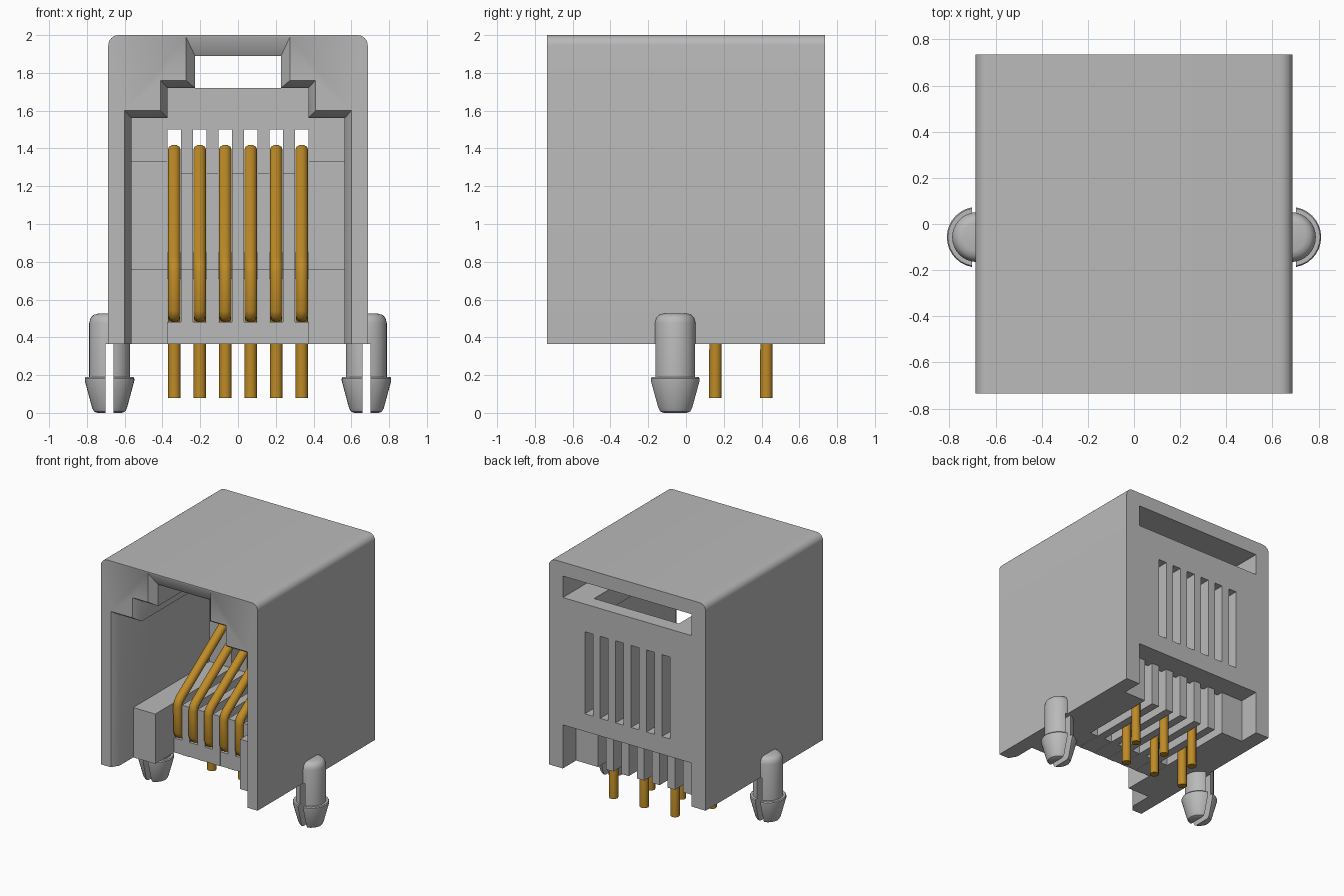
import bpy, bmesh, math
from mathutils import Matrix

cube = bpy.data.objects.get("Cube")
if cube:
    bpy.data.objects.remove(cube, do_unlink=True)


def material(name, rgb, rough, metal=0.0):
    m = bpy.data.materials.new(name)
    m.use_nodes = True
    m.diffuse_color = (*rgb, 1)
    bsdf = next(n for n in m.node_tree.nodes if n.type == 'BSDF_PRINCIPLED')
    bsdf.inputs["Base Color"].default_value = (*rgb, 1)
    bsdf.inputs["Roughness"].default_value = rough
    bsdf.inputs["Metallic"].default_value = metal
    return m


GREY = material("grey_plastic", (0.49, 0.49, 0.49), 0.5)
GOLD = material("gold_contact", (0.52, 0.26, 0.02), 0.4)


def make_object(name, bm, mat):
    bmesh.ops.recalc_face_normals(bm, faces=bm.faces[:])
    me = bpy.data.meshes.new(name)
    bm.to_mesh(me)
    bm.free()
    me.materials.append(mat)
    ob = bpy.data.objects.new(name, me)
    bpy.context.collection.objects.link(ob)
    return ob


def boxes(name, specs, mat=GREY):
    """Each spec is (x0, x1, y0, y1, z0, z1)."""
    bm = bmesh.new()
    for x0, x1, y0, y1, z0, z1 in specs:
        mtx = (Matrix.Translation(((x0 + x1) / 2, (y0 + y1) / 2, (z0 + z1) / 2))
               @ Matrix.Diagonal((x1 - x0, y1 - y0, z1 - z0, 1)))
        bmesh.ops.create_cube(bm, size=1, matrix=mtx)
    return make_object(name, bm, mat)


def loft(name, sections, mat=GREY):
    """Skin XZ outlines placed at successive y positions: (y, outline)."""
    bm = bmesh.new()
    rings = [[bm.verts.new((x, y, z)) for x, z in pts] for y, pts in sections]
    n = len(rings[0])
    for a, b in zip(rings, rings[1:]):
        for i in range(n):
            j = (i + 1) % n
            bm.faces.new((a[i], a[j], b[j], b[i]))
    bm.faces.new(rings[0])
    bm.faces.new(rings[-1][::-1])
    return make_object(name, bm, mat)


def mirrored(half):
    return half + [(-x, z) for x, z in reversed(half)]


def select_only(ob):
    bpy.ops.object.select_all(action='DESELECT')
    ob.select_set(True)
    bpy.context.view_layer.objects.active = ob


def cut(ob, cutter):
    mod = ob.modifiers.new("cut", 'BOOLEAN')
    mod.operation = 'DIFFERENCE'
    mod.solver = 'EXACT'
    mod.object = cutter
    select_only(ob)
    bpy.ops.object.modifier_apply(modifier=mod.name)
    bpy.data.objects.remove(cutter, do_unlink=True)


def smooth(ob, angle=35):
    select_only(ob)
    bpy.ops.object.shade_smooth_by_angle(angle=math.radians(angle))


W, D, Z0, Z1 = 0.687, 0.735, 0.365, 2.0
PITCH, R = 0.135, 0.034
PIN_X = [(i - 2.5) * PITCH for i in range(6)]

# Housing shell with rounded top edges
FIL = 0.055
arc = [(W - FIL + FIL * math.cos(a), Z1 - FIL + FIL * math.sin(a))
       for a in [math.radians(15 * k) for k in range(7)]]
outline = mirrored([(W, Z0)] + arc)
housing = loft("housing", [(-D, outline), (D, outline)])

# Stepped plug opening with a flared mouth
inner = mirrored([(0.565, 0.2), (0.565, 1.56), (0.372, 1.56),
                  (0.372, 1.72), (0.228, 1.72), (0.228, 1.89)])
mouth = mirrored([(0.60, 0.2), (0.60, 1.60), (0.41, 1.60),
                  (0.41, 1.76), (0.275, 1.76), (0.275, 1.99)])
cut(housing, loft("cavity_cutter", [(-D - 0.05, mouth), (-D, mouth),
                                    (-D + 0.06, inner), (0.62, inner)]))
# Wide latch slot in the back, contact slots, lower rear recess
cut(housing, boxes("latch_slot_cutter", [(-0.565, 0.565, -0.1, 0.9, 1.72, 1.89)]))
cut(housing, boxes("contact_slot_cutter",
                   [(x - 0.035, x + 0.035, 0.5, 0.9, 0.85, 1.50) for x in PIN_X]))
cut(housing, boxes("rear_recess_cutter", [(-0.565, 0.565, 0.5, 0.9, 0.2, 0.71)]))
smooth(housing)

# Side rails on the cavity floor, with raised backs
rails = []
for s in (-1, 1):
    a, b = sorted((s * 0.372, s * 0.575))
    rails += [(a, b, -0.505, 0.57, Z0, 0.76), (a, b, 0.45, 0.63, 0.755, 1.33)]
boxes("side_rails", rails)

# Comb ribs between the contacts
ribs = []
for i in range(5):
    x = (i - 2) * PITCH
    ribs += [(x - 0.0325, x + 0.0325, -0.27, 0.57, Z0, 0.76),
             (x - 0.0325, x + 0.0325, 0.45, 0.63, 0.755, 1.27)]
boxes("comb_ribs", ribs)

# Strips that tie the ribs together at the front and the back
boxes("floor_strips", [(-0.373, 0.373, -0.268, -0.06, Z0 + 0.001, 0.48),
                       (-0.57, 0.57, 0.52, 0.63, 0.71, 0.758)])

# Bent wire contacts, legs staggered in two rows
for i, x in enumerate(PIN_X):
    leg = 0.155 if i % 2 == 0 else 0.425
    path = [(0.635, 1.392), (-0.235, 0.80), (-0.262, 0.775), (-0.27, 0.745),
            (-0.27, 0.545), (-0.261, 0.523), (-0.24, 0.514),
            (leg - 0.03, 0.514), (leg - 0.009, 0.505), (leg, 0.484), (leg, 0.08)]
    cu = bpy.data.curves.new(f"contact_{i + 1}", 'CURVE')
    cu.dimensions = '3D'
    cu.bevel_depth = R
    cu.bevel_resolution = 3
    cu.use_fill_caps = True
    sp = cu.splines.new('POLY')
    sp.points.add(len(path) - 1)
    for p, (y, z) in zip(sp.points, path):
        p.co = (x, y, z, 1)
    cu.materials.append(GOLD)
    pin = bpy.data.objects.new(f"contact_{i + 1}", cu)
    bpy.context.collection.objects.link(pin)
    select_only(pin)
    bpy.ops.object.convert(target='MESH')
    smooth(bpy.context.view_layer.objects.active, 50)

# Split snap-in mounting pegs
PEG = [(0, 0), (0.065, 0), (0.082, 0.007), (0.092, 0.025), (0.131, 0.17),
       (0.131, 0.183), (0.126, 0.19), (0.108, 0.19), (0.108, 0.475),
       (0.101, 0.502), (0.085, 0.519), (0.062, 0.525), (0, 0.525)]
for s, side in ((1, "left"), (-1, "right")):
    bm = bmesh.new()
    vs = [bm.verts.new((r, 0, z)) for r, z in PEG]
    es = [bm.edges.new(p) for p in zip(vs, vs[1:])]
    bmesh.ops.spin(bm, geom=vs + es, cent=(0, 0, 0), axis=(0, 0, 1),
                   angle=2 * math.pi, steps=32, use_merge=True)
    bmesh.ops.remove_doubles(bm, verts=bm.verts[:], dist=1e-5)
    bmesh.ops.translate(bm, verts=bm.verts[:], vec=(s * 0.68, -0.057, 0))
    peg = make_object(f"{side}_mounting_peg", bm, GREY)
    cut(peg, boxes("peg_slit_cutter",
                   [(s * 0.68 - 0.022, s * 0.68 + 0.022, -0.4, 0.3, -0.1, Z0)]))
    smooth(peg)
